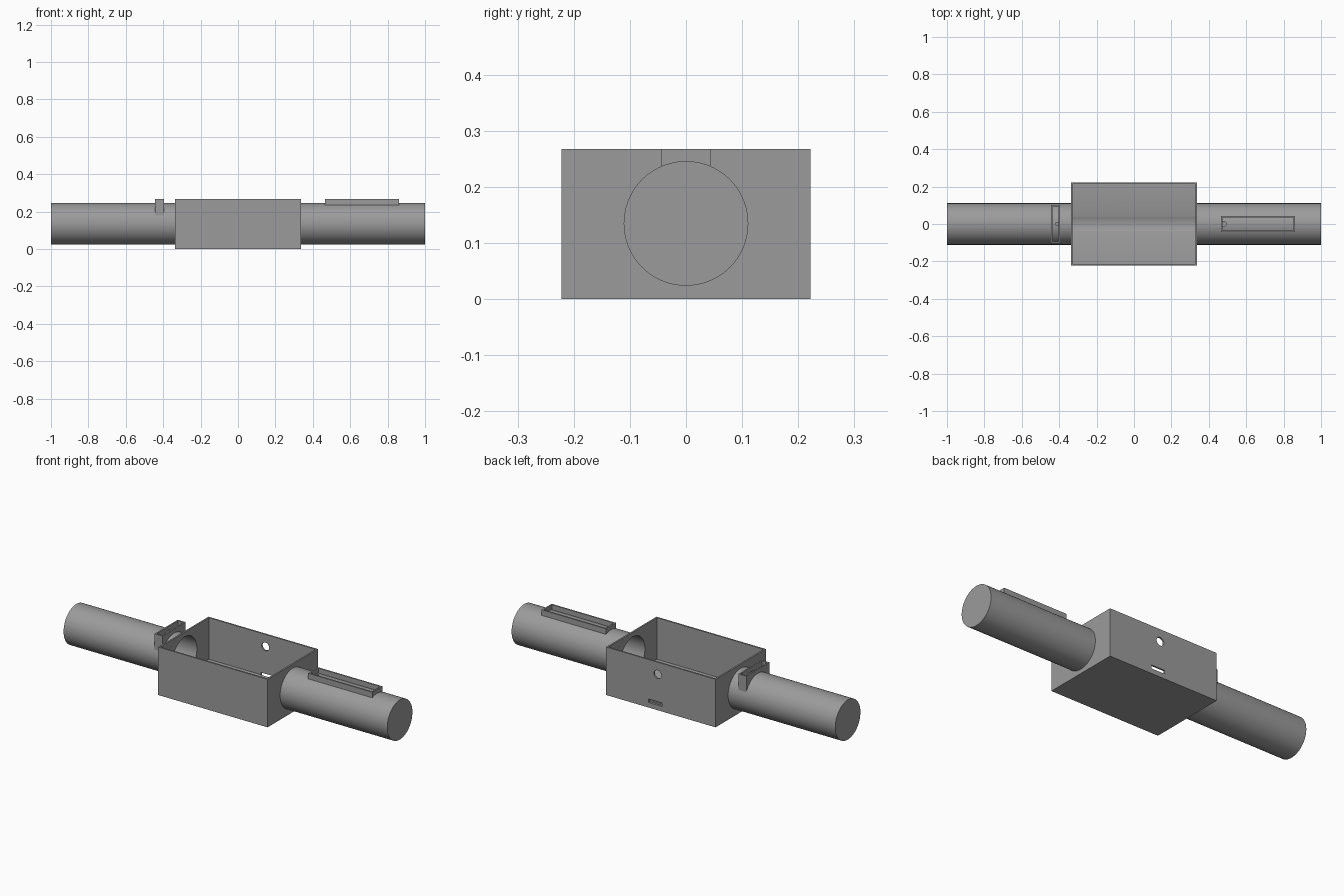
import bpy, math

if "Cube" in bpy.data.objects:
    bpy.data.objects.remove(bpy.data.objects["Cube"])

L, W, H = 0.676, 0.444, 0.268      # housing size
R, BORE, ZC = 0.111, 0.107, 0.135  # tube radii and axis height
WALL, FLOOR = 0.009, 0.036

grey = bpy.data.materials.new("plain grey")
grey.diffuse_color = (0.33, 0.33, 0.33, 1)
grey.use_nodes = True
grey.node_tree.nodes["Principled BSDF"].inputs["Base Color"].default_value = grey.diffuse_color


def block(name, x0, x1, y0, y1, z0, z1):
    bpy.ops.mesh.primitive_cube_add(size=1, location=((x0 + x1) / 2, (y0 + y1) / 2, (z0 + z1) / 2))
    ob = bpy.context.object
    ob.name = name
    ob.scale = (x1 - x0, y1 - y0, z1 - z0)
    bpy.ops.object.transform_apply(location=True, rotation=True, scale=True)
    return ob


def rod(name, r, length, loc, axis, n=96):
    rot = {"x": (0, math.pi / 2, 0), "y": (math.pi / 2, 0, 0), "z": (0, 0, 0)}[axis]
    bpy.ops.mesh.primitive_cylinder_add(vertices=n, radius=r, depth=length, location=loc, rotation=rot)
    ob = bpy.context.object
    ob.name = name
    bpy.ops.object.transform_apply(location=True, rotation=True, scale=True)
    return ob


def carve(ob, *cutters):
    """Subtract the cutters, then finish the part."""
    for c in cutters:
        m = ob.modifiers.new("cut", "BOOLEAN")
        m.operation, m.solver, m.object = "DIFFERENCE", "EXACT", c
    bpy.context.view_layer.update()
    mesh = bpy.data.meshes.new_from_object(ob.evaluated_get(bpy.context.evaluated_depsgraph_get()))
    ob.modifiers.clear()
    ob.data = mesh
    for c in cutters:
        bpy.data.objects.remove(c)
    mesh.materials.clear()
    mesh.materials.append(grey)
    bpy.ops.object.select_all(action="DESELECT")
    ob.select_set(True)
    bpy.context.view_layer.objects.active = ob
    bpy.ops.object.shade_smooth_by_angle(angle=math.radians(30))


def bore():
    return rod("bore_cutter", BORE, 1.982, (0, 0, ZC), "x")


# Open-topped housing with tube openings, floor groove, and back wall holes
carve(block("housing", -L / 2, L / 2, -W / 2, W / 2, 0, H),
      block("cavity_cutter", -L / 2 + WALL, L / 2 - WALL, -W / 2 + WALL, W / 2 - WALL, FLOOR, H + 0.1),
      bore(),
      rod("hole_cutter", 0.023, 0.05, (0.02, W / 2, 0.2), "y", 32),
      block("slot_cutter", -0.008, 0.076, W / 2 - WALL - 0.002, W / 2 + 0.02, 0.028, 0.048))

# Hollow tubes with closed outer ends and a small wire hole on top
tube_len = 1 - L / 2
for side, name, hole_x, hole_r in ((-1, "left_tube", -0.41, 0.009), (1, "right_tube", 0.481, 0.013)):
    carve(rod(name, R, tube_len, (side * (L / 2 + tube_len / 2), 0, ZC), "x"),
          bore(),
          rod("wire_cutter", hole_r, 0.1, (hole_x, 0, ZC + R), "z", 24))

# Thin rectangular rims standing on the tubes, open at the top
for name, x0, x1, hw, z0 in (("left_rim", -0.444, -0.395, 0.102, 0.17),
                             ("right_rim", 0.464, 0.861, 0.044, 0.22)):
    t = 0.008
    carve(block(name, x0, x1, -hw, hw, z0, H),
          block("rim_cutter", x0 + t, x1 - t, -hw + t, hw - t, z0 - 0.1, H + 0.1),
          bore())
